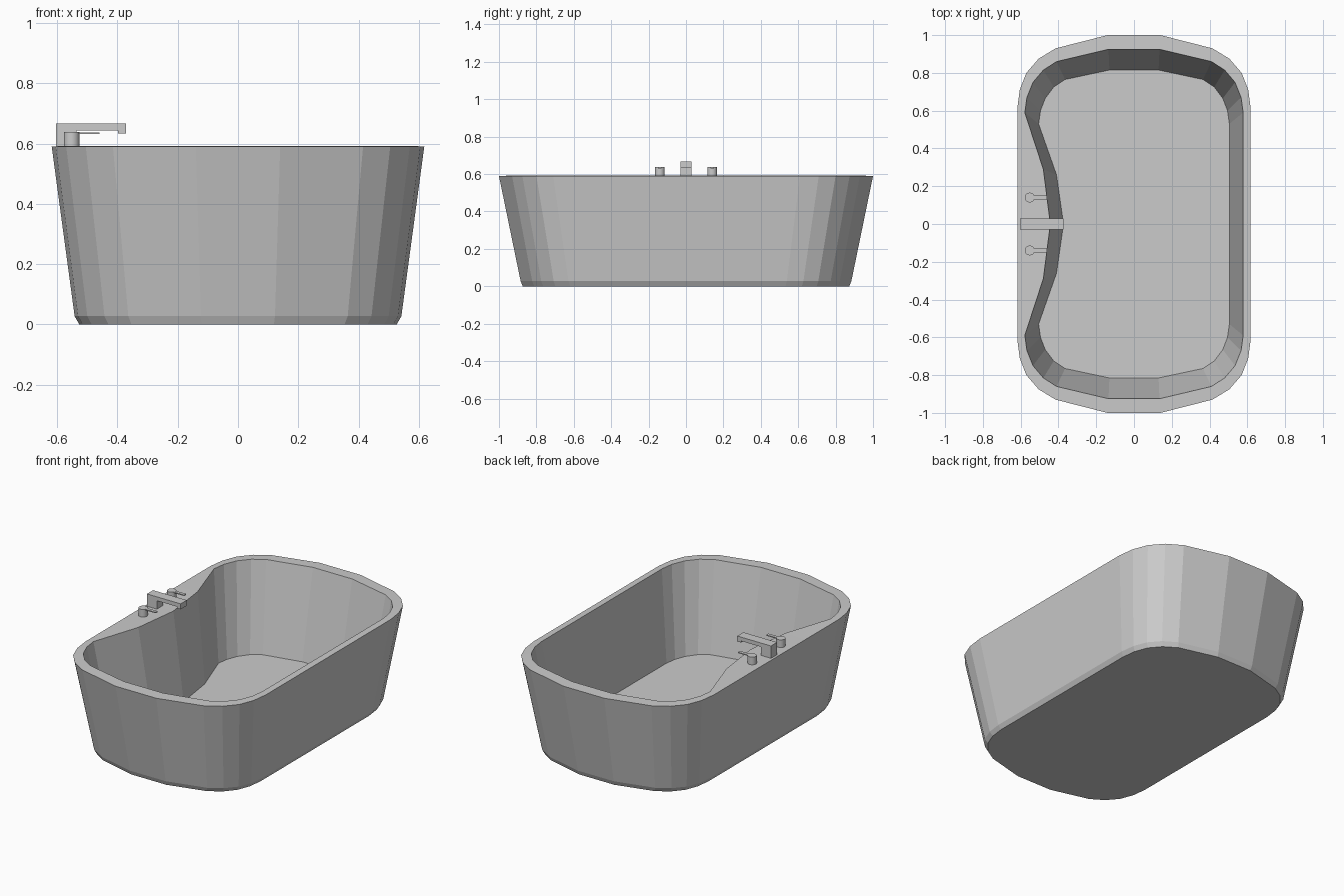
import bpy, bmesh
from mathutils import Matrix, Vector

if "Cube" in bpy.data.objects:
    bpy.data.objects.remove(bpy.data.objects["Cube"])


def finish(bm, name):
    bmesh.ops.recalc_face_normals(bm, faces=bm.faces)
    me = bpy.data.meshes.new(name)
    bm.to_mesh(me)
    bm.free()
    ob = bpy.data.objects.new(name, me)
    bpy.context.collection.objects.link(ob)
    return ob


def ring(quarter, left):
    """Counter-clockwise outline from one quarter, plus points on the tap side."""
    q, r = quarter, quarter[::-1]
    pts = r + [(-x, y) for x, y in q]
    pts += left + [(x, -y) for x, y in left[-2::-1]]
    pts += [(-x, -y) for x, y in r] + [(x, -y) for x, y in q]
    return pts


def add_box(bm, x0, x1, y0, y1, z0, z1):
    m = Matrix.Translation(((x0 + x1) / 2, (y0 + y1) / 2, (z0 + z1) / 2))
    m = m @ Matrix.Diagonal((x1 - x0, y1 - y0, z1 - z0, 1))
    bmesh.ops.create_cube(bm, size=1, matrix=m)


# Tub shell: stacked rings from the underside, over the rim, down to the floor
rim_q = [(0.14, 1.0), (0.415, 0.93), (0.505, 0.875), (0.57, 0.80), (0.605, 0.71), (0.618, 0.61)]
inner_q = [(0.135, 0.925), (0.41, 0.86), (0.48, 0.815), (0.535, 0.75), (0.567, 0.67), (0.578, 0.59)]
floor_q = [(0.13, 0.815), (0.365, 0.765), (0.425, 0.725), (0.47, 0.665), (0.495, 0.60), (0.505, 0.53)]
outer = ring(rim_q, [(-0.618, 0.28), (-0.618, 0.0)])
inner = ring(inner_q, [(-0.48, 0.29), (-0.443, 0.0)])
floor = ring(floor_q, [(-0.41, 0.26), (-0.373, 0.0)])


def scaled(pts, sx, sy):
    return [(x * sx, y * sy) for x, y in pts]


layers = [(scaled(outer, 0.852, 0.873), 0.0), (scaled(outer, 0.877, 0.884), 0.027),
          (outer, 0.59), (inner, 0.592), (floor, 0.05)]
bm = bmesh.new()
loops = [[bm.verts.new((x, y, z)) for x, y in pts] for pts, z in layers]
n = len(outer)
for a, b in zip(loops, loops[1:]):
    for i in range(n):
        j = (i + 1) % n
        bm.faces.new((a[i], a[j], b[j], b[i]))
bm.faces.new(loops[0][::-1])
bm.faces.new(loops[-1])
finish(bm, "tub")

# Spout: side profile extruded across its width
profile = [(-0.603, 0.588), (-0.535, 0.588), (-0.535, 0.643), (-0.398, 0.643),
           (-0.398, 0.633), (-0.372, 0.633), (-0.372, 0.667), (-0.603, 0.667)]
bm = bmesh.new()
face = bm.faces.new([bm.verts.new((x, -0.03, z)) for x, z in profile])
ext = bmesh.ops.extrude_face_region(bm, geom=[face])
bmesh.ops.translate(bm, vec=Vector((0, 0.06, 0)),
                    verts=[v for v in ext["geom"] if isinstance(v, bmesh.types.BMVert)])
finish(bm, "spout")

# Tap handles: round post with a thin lever
for side, y in (("front", -0.14), ("back", 0.14)):
    bm = bmesh.new()
    bmesh.ops.create_cone(bm, cap_ends=True, segments=20, radius1=0.026, radius2=0.026,
                          depth=0.05, matrix=Matrix.Translation((-0.552, y, 0.613)))
    add_box(bm, -0.545, -0.46, y - 0.01, y + 0.01, 0.631, 0.637)
    handle = finish(bm, side + "_tap_handle")
    bpy.ops.object.select_all(action='DESELECT')
    handle.select_set(True)
    bpy.context.view_layer.objects.active = handle
    bpy.ops.object.shade_smooth_by_angle()
